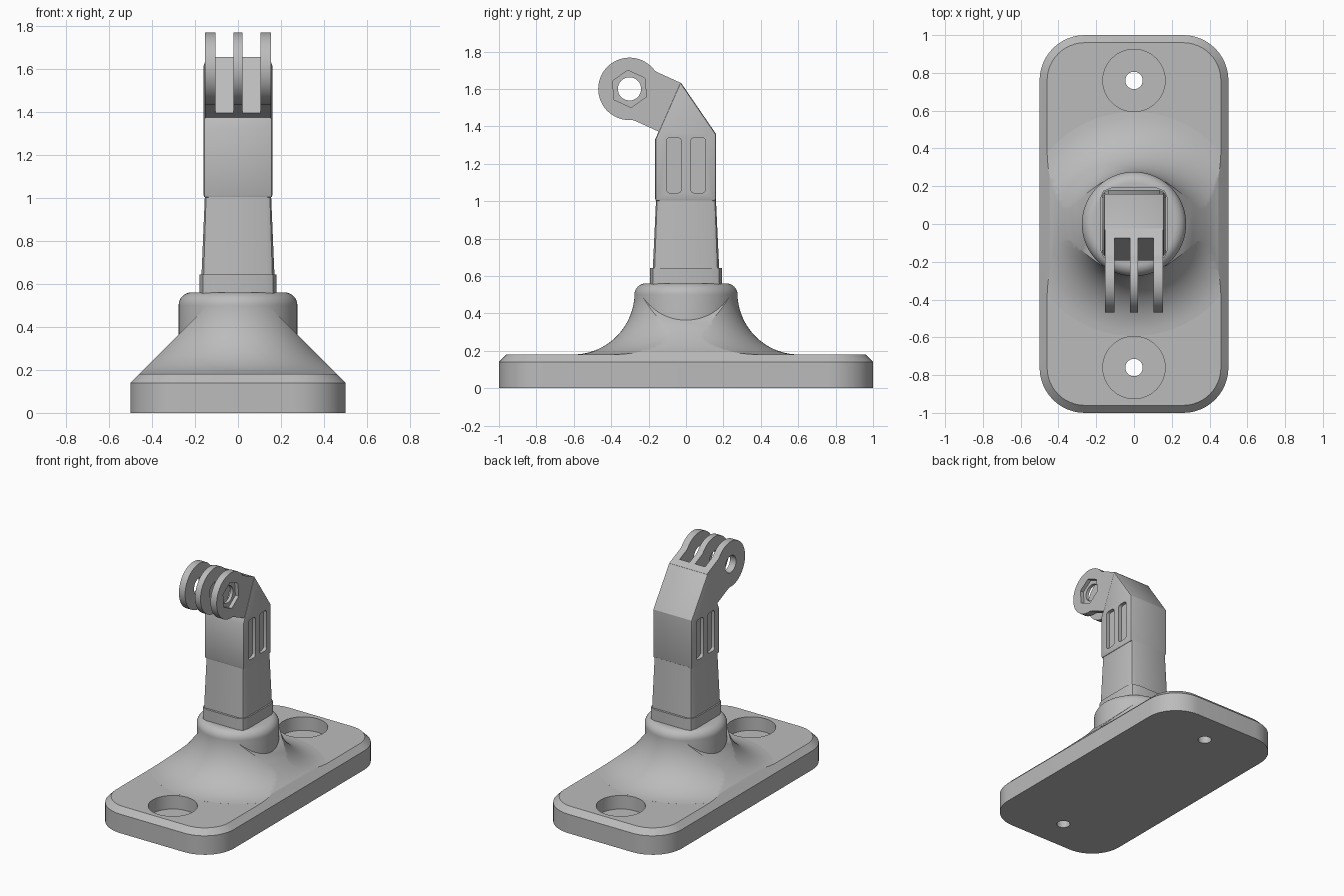
import bpy, bmesh, math
from mathutils import Vector

if "Cube" in bpy.data.objects:
    bpy.data.objects.remove(bpy.data.objects["Cube"])

grey = bpy.data.materials.new("plain_grey")
grey.use_nodes = True
COLOUR = (0.5, 0.5, 0.5, 1)
grey.diffuse_color = COLOUR
grey.node_tree.nodes["Principled BSDF"].inputs["Base Color"].default_value = COLOUR


def finish(bm, name):
    bmesh.ops.recalc_face_normals(bm, faces=bm.faces)
    mesh = bpy.data.meshes.new(name)
    bm.to_mesh(mesh)
    bm.free()
    mesh.materials.append(grey)
    obj = bpy.data.objects.new(name, mesh)
    bpy.context.collection.objects.link(obj)
    return obj


def loft_mesh(rings):
    """Skin a stack of equal-length rings and cap both ends."""
    bm = bmesh.new()
    loops = [[bm.verts.new(p) for p in ring] for ring in rings]
    n = len(loops[0])
    for a, b in zip(loops, loops[1:]):
        for i in range(n):
            j = (i + 1) % n
            bm.faces.new((a[i], a[j], b[j], b[i]))
    bm.faces.new(loops[0])
    bm.faces.new(loops[-1])
    return bm


def at_z(outline, z):
    return [(x, y, z) for x, y in outline]


def prism_x(name, outline, x0, x1):
    return finish(loft_mesh([[(x, y, z) for y, z in outline] for x in (x0, x1)]), name)


def circle(r, n=96, cx=0, cy=0, start=0):
    return [(cx + r * math.cos(start + math.tau * i / n),
             cy + r * math.sin(start + math.tau * i / n)) for i in range(n)]


def rounded_rect(hx, hy, r, seg=8, cx=0, cy=0):
    pts = []
    for k, (sx, sy) in enumerate(((1, 1), (-1, 1), (-1, -1), (1, -1))):
        for i in range(seg + 1):
            a = math.pi / 2 * (k + i / seg)
            pts.append((cx + sx * (hx - r) + r * math.cos(a),
                        cy + sy * (hy - r) + r * math.sin(a)))
    return pts


def apply_mod(obj, mod):
    bpy.context.view_layer.objects.active = obj
    bpy.ops.object.modifier_apply(modifier=mod.name)


def cut(obj, cutter):
    cutter.hide_render = True
    mod = obj.modifiers.new("cut", "BOOLEAN")
    mod.operation = "DIFFERENCE"
    mod.solver = "EXACT"
    mod.object = cutter
    apply_mod(obj, mod)
    bpy.data.objects.remove(cutter)


def smooth(obj):
    bpy.ops.object.select_all(action="DESELECT")
    obj.select_set(True)
    bpy.context.view_layer.objects.active = obj
    bpy.ops.object.shade_smooth_by_angle(angle=math.radians(30))


parts = []

# Base plate with chamfered rim and two counterbored screw holes
plate = rounded_rect(0.5, 1.0, 0.24, 12)
base = finish(loft_mesh([at_z(plate, 0), at_z(plate, 0.14),
                         at_z(rounded_rect(0.46, 0.96, 0.2, 12), 0.18)]), "base_plate")
for side in (-1, 1):
    for radius, floor in ((0.165, 0.08), (0.046, -0.1)):
        ring = circle(radius, 48, cy=side * 0.76)
        cut(base, finish(loft_mesh([at_z(ring, floor), at_z(ring, 0.3)]), "hole_cutter"))
parts.append(base)

# Concave flare, trimmed by the plane of the plate chamfer on both sides
R = 0.33
rings = [at_z(circle(0.594), 0.17)]
for i in range(17):
    a = math.radians(2 + 88 * i / 16)
    rings.append(at_z(circle(0.605 - R * math.sin(a)), 0.51 - R * math.cos(a)))
bm = loft_mesh(rings)
for side in (-1, 1):
    res = bmesh.ops.bisect_plane(bm, geom=bm.verts[:] + bm.edges[:] + bm.faces[:],
                                 plane_co=(side * 0.46, 0, 0.18),
                                 plane_no=Vector((side, 0, 1)).normalized(),
                                 clear_outer=True)
    edges = [e for e in res["geom_cut"] if isinstance(e, bmesh.types.BMEdge)]
    bmesh.ops.holes_fill(bm, edges=edges, sides=0)
parts.append(finish(bm, "flare"))

# Round collar with a rolled top edge
rings = [at_z(circle(0.276), 0.17)]
for i in range(9):
    a = math.pi / 2 * i / 8
    rings.append(at_z(circle(0.216 + 0.06 * math.cos(a)), 0.5 + 0.06 * math.sin(a)))
parts.append(finish(loft_mesh(rings), "collar"))

# Post foot and tapered lower post
foot = rounded_rect(0.18, 0.193, 0.06, 2)
parts.append(finish(loft_mesh([at_z(foot, 0.54), at_z(foot, 0.643)]), "post_foot"))
parts.append(finish(loft_mesh([at_z(rounded_rect(0.17, 0.178, 0.035, 2), 0.63),
                               at_z(rounded_rect(0.154, 0.16, 0.02, 2), 1.01)]), "lower_post"))

# Upper post with sloped back and recessed side slots
upper = prism_x("upper_post", [(-0.165, 1.0), (0.16, 1.0), (0.16, 1.36), (-0.03, 1.638),
                               (-0.145, 1.375), (-0.165, 1.33)], -0.16, 0.16)
bev = upper.modifiers.new("bevel", "BEVEL")
bev.width = 0.012
bev.segments = 2
bev.limit_method = "ANGLE"
bev.angle_limit = math.radians(50)
apply_mod(upper, bev)
for side in (-1, 1):
    for y in (-0.065, 0.065):
        slot = rounded_rect(0.04, 0.148, 0.02, 4, y, 1.192)
        cut(upper, prism_x("slot_cutter", slot, side * 0.135, side * 0.2))
parts.append(upper)

# Tilted clevis head: local u runs along the arm, w across it
tilt = math.radians(155.5)
U = Vector((math.cos(tilt), math.sin(tilt)))
W = Vector((U.y, -U.x))
seat = Vector((-0.093, 1.505))
EYE = 0.23


def tilted(points):
    return [tuple(seat + U * u + W * w) for u, w in points]


parts.append(prism_x("head_block", tilted(
    [(-0.01, -0.143), (-0.01, 0.143), (0.045, 0.143), (0.045, -0.143)]), -0.154, 0.154))

# Three prongs with a pin hole; the left one has a hexagonal nut recess
arc = [math.radians(120 - 240 * i / 40) for i in range(41)]
outline = [(0.02, -0.143), (0.02, 0.143), (0.125, 0.143)]
outline += [(EYE + 0.167 * math.cos(a), 0.167 * math.sin(a)) for a in arc]
outline += [(0.125, -0.143)]
for name, x0, x1 in (("right_prong", -0.154, -0.104), ("middle_prong", -0.022, 0.022),
                     ("left_prong", 0.104, 0.154)):
    prong = prism_x(name, tilted(outline), x0, x1)
    cut(prong, prism_x("pin_cutter", tilted(circle(0.062, 40, cx=EYE)), -0.3, 0.3))
    if name == "left_prong":
        cut(prong, prism_x("nut_cutter", tilted(circle(0.1, 6, cx=EYE)), 0.127, 0.3))
    parts.append(prong)

for part in parts:
    smooth(part)
